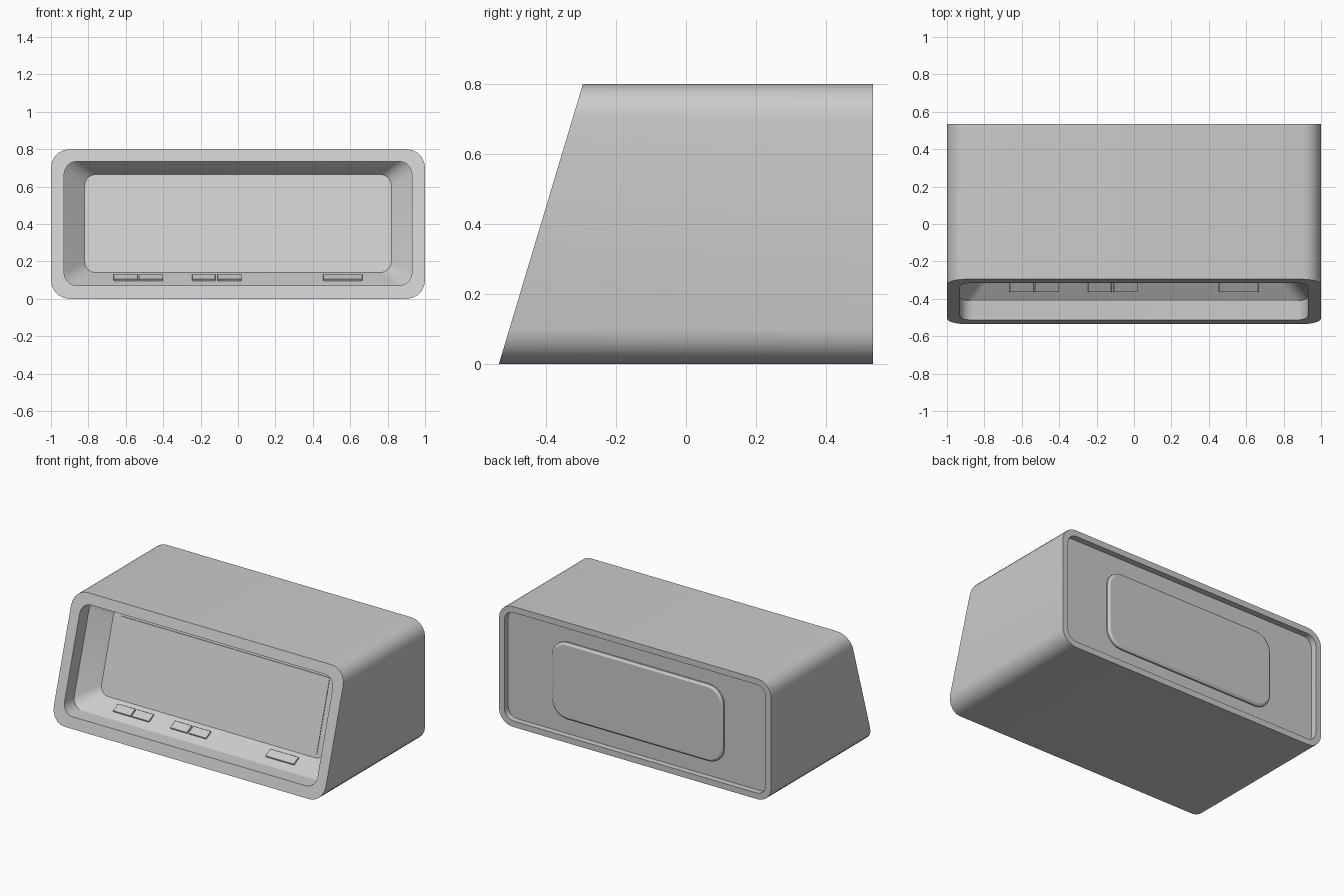
import bpy, bmesh, math
from mathutils import Matrix

if "Cube" in bpy.data.objects:
    bpy.data.objects.remove(bpy.data.objects["Cube"])

SLANT = 0.3  # lean of the front face: y change per unit of z


def rounded_rect(hx, z0, z1, r, segs=5):
    """Points of a rounded rectangle in the xz plane."""
    pts = []
    corners = [(hx - r, z1 - r), (-hx + r, z1 - r), (-hx + r, z0 + r), (hx - r, z0 + r)]
    for i, (cx, cz) in enumerate(corners):
        for k in range(segs + 1):
            a = math.pi / 2 * (i + k / segs)
            pts.append((cx + r * math.cos(a), cz + r * math.sin(a)))
    return pts


def finish(name, bm):
    bmesh.ops.recalc_face_normals(bm, faces=bm.faces)
    me = bpy.data.meshes.new(name)
    bm.to_mesh(me)
    bm.free()
    ob = bpy.data.objects.new(name, me)
    bpy.context.collection.objects.link(ob)
    bpy.ops.object.select_all(action='DESELECT')
    ob.select_set(True)
    bpy.context.view_layer.objects.active = ob
    bpy.ops.object.shade_smooth_by_angle(angle=math.radians(22))
    return ob


def loft(name, sections):
    """Skin a list of (outline, y at z=0, slant) and cap both ends."""
    bm = bmesh.new()
    loops = [[bm.verts.new((x, y + s * z, z)) for x, z in outline]
             for outline, y, s in sections]
    for a, b in zip(loops, loops[1:]):
        n = len(a)
        for i in range(n):
            j = (i + 1) % n
            bm.faces.new((a[i], a[j], b[j], b[i]))
    bm.faces.new(loops[0])
    bm.faces.new(loops[-1])
    return finish(name, bm)


# Housing: screen floor, tapered bezel, front rim, shell, recessed back
outer = rounded_rect(1.0, 0.0, 0.8, 0.1)
opening = rounded_rect(0.93, 0.07, 0.735, 0.07)
screen = rounded_rect(0.82, 0.14, 0.665, 0.06)
back_lip = rounded_rect(0.96, 0.04, 0.76, 0.065)
loft("housing", [
    (screen, -0.32, SLANT),
    (opening, -0.432, SLANT),
    (opening, -0.535, SLANT),
    (outer, -0.535, SLANT),
    (outer, 0.535, 0),
    (back_lip, 0.535, 0),
    (back_lip, 0.495, 0),
])

# Thin display panel lying on the screen floor
panel = rounded_rect(0.77, 0.165, 0.62, 0.005, 1)
loft("display_panel", [(panel, -0.315, SLANT), (panel, -0.324, SLANT)])

# Raised pad on the back with a bevelled edge
loft("back_pad", [
    (rounded_rect(0.63, 0.14, 0.65, 0.11), 0.49, 0),
    (rounded_rect(0.63, 0.14, 0.65, 0.11), 0.505, 0),
    (rounded_rect(0.615, 0.155, 0.635, 0.095), 0.515, 0),
])

# Buttons along the sloping lower bezel
tilt = math.atan2(0.07, 0.132)
spans = [(-0.665, -0.535), (-0.53, -0.4), (-0.245, -0.12), (-0.11, 0.02), (0.455, 0.665)]
for i, (x0, x1) in enumerate(spans):
    bm = bmesh.new()
    m = (Matrix.Translation(((x0 + x1) / 2, -0.334, 0.11)) @ Matrix.Rotation(tilt, 4, 'X')
         @ Matrix.Diagonal((x1 - x0, 0.06, 0.018, 1)))
    bmesh.ops.create_cube(bm, size=1, matrix=m)
    bmesh.ops.bevel(bm, geom=bm.edges[:], offset=0.002, segments=1, affect='EDGES')
    finish(f"button_{i + 1}", bm)
